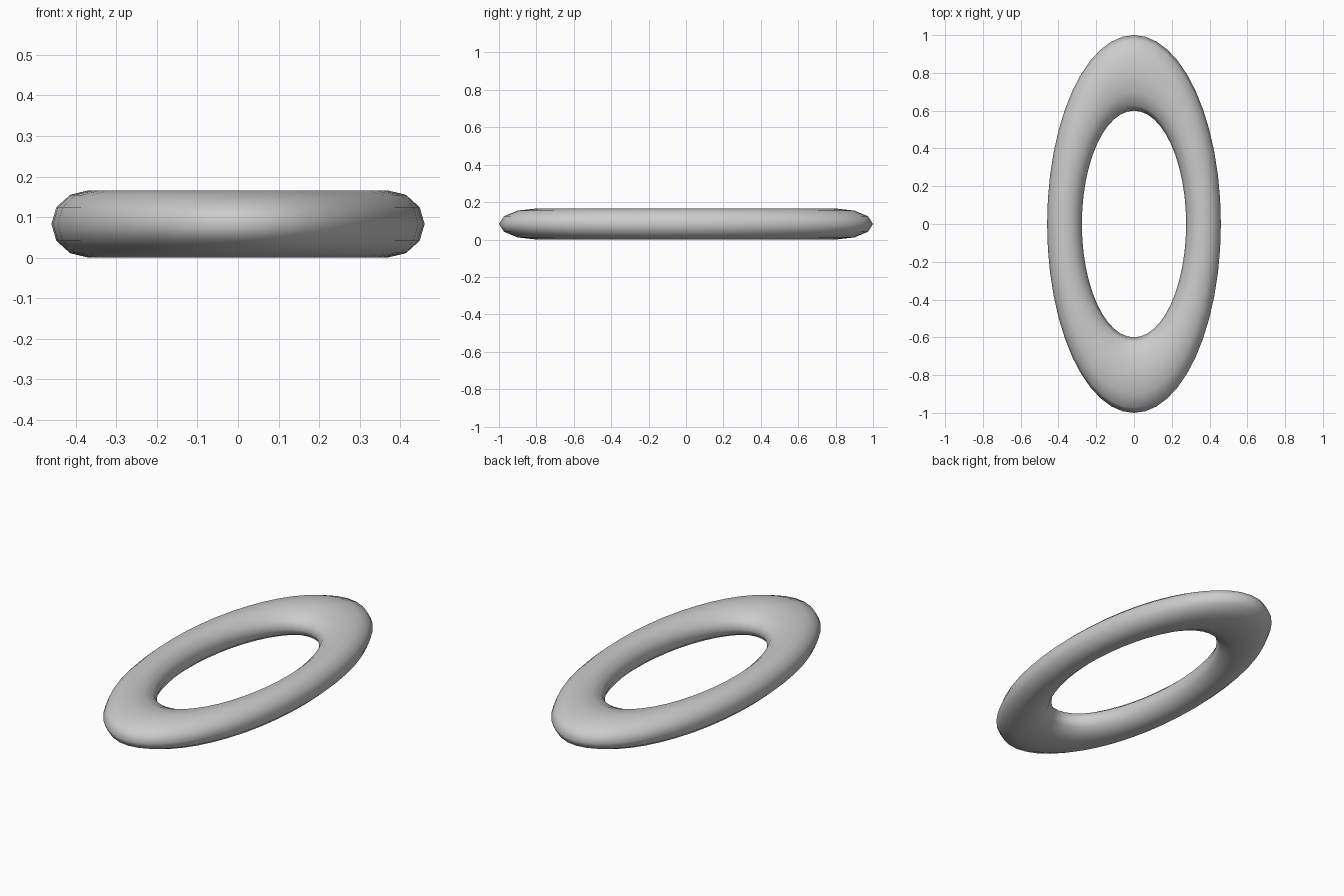
import bpy

if "Cube" in bpy.data.objects:
    bpy.data.objects.remove(bpy.data.objects["Cube"])

# Oval ring: a torus squashed across x and z
HALF_WIDTH, HALF_HEIGHT = 0.46, 0.083
MAJOR, MINOR = 0.8, 0.2

bpy.ops.mesh.primitive_torus_add(
    major_radius=MAJOR, minor_radius=MINOR,
    major_segments=48, minor_segments=12,
    location=(0, 0, HALF_HEIGHT))
ring = bpy.context.object
ring.name = "oval_ring"
ring.scale = (HALF_WIDTH, 1.0, HALF_HEIGHT / MINOR)
bpy.ops.object.transform_apply(location=False, rotation=False, scale=True)
bpy.ops.object.shade_smooth()
